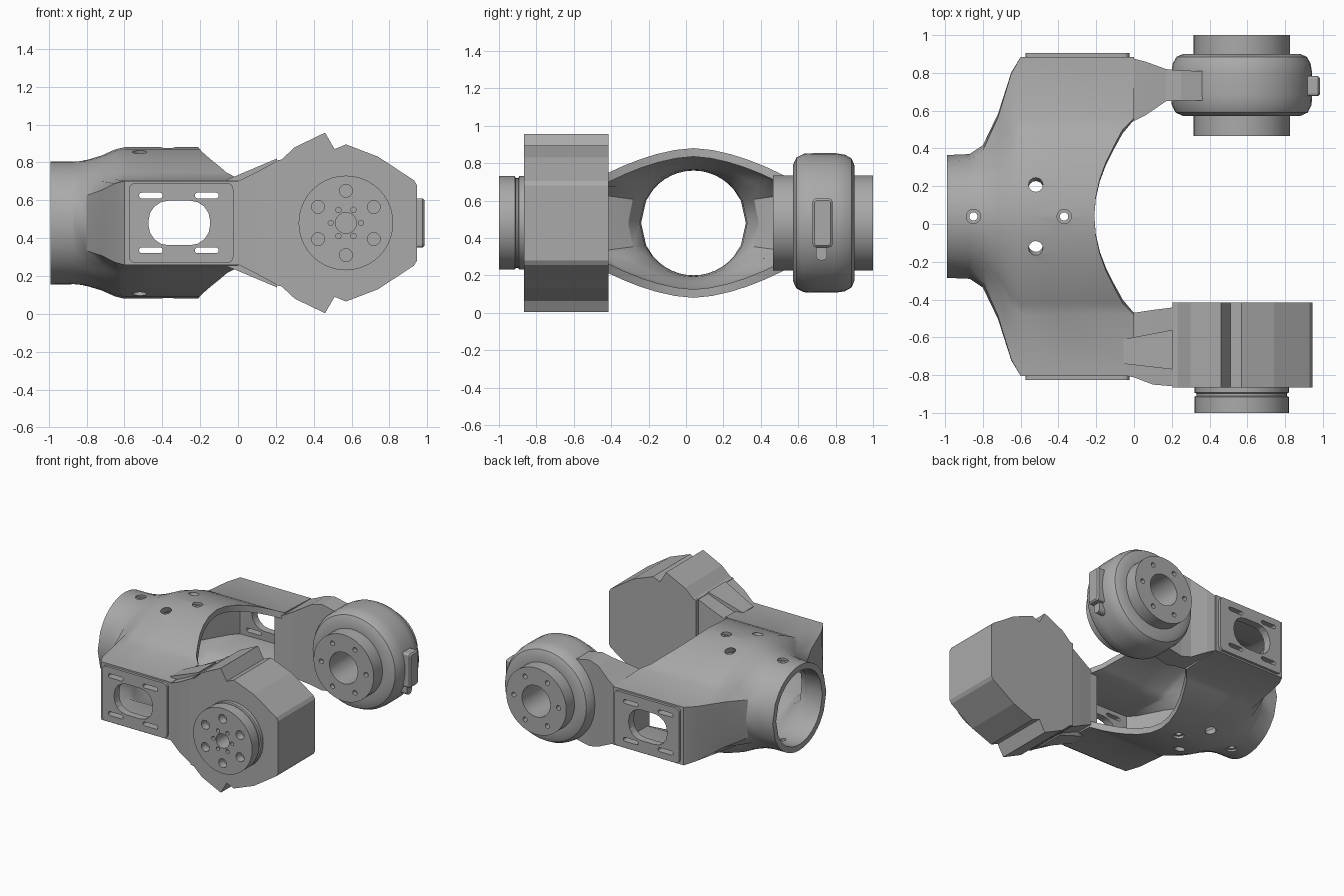
import bpy, bmesh, math
from mathutils import Vector

if "Cube" in bpy.data.objects:
    bpy.data.objects.remove(bpy.data.objects["Cube"], do_unlink=True)

metal = bpy.data.materials.new("cast_grey")
metal.use_nodes = True
GREY = (0.4, 0.4, 0.4, 1)
metal.diffuse_color = GREY
metal.node_tree.nodes["Principled BSDF"].inputs["Base Color"].default_value = GREY

CY, CZ = 0.04, 0.48      # bore axis of the body
JX = 0.57                # joint axis


def finish(bm, name):
    bmesh.ops.recalc_face_normals(bm, faces=bm.faces)
    me = bpy.data.meshes.new(name)
    bm.to_mesh(me)
    bm.free()
    me.materials.append(metal)
    ob = bpy.data.objects.new(name, me)
    bpy.context.collection.objects.link(ob)
    return ob


def loft(name, rings, caps=True, loop=False):
    """Skin a list of closed point rings."""
    bm = bmesh.new()
    vs = [[bm.verts.new(p) for p in r] for r in rings]
    n = len(vs[0])
    pairs = list(zip(vs, vs[1:])) + ([(vs[-1], vs[0])] if loop else [])
    for a, b in pairs:
        for i in range(n):
            j = (i + 1) % n
            bm.faces.new((a[i], a[j], b[j], b[i]))
    if caps:
        bm.faces.new(vs[0])
        bm.faces.new(vs[-1])
    return finish(bm, name)


def prism(name, outline, y0, y1):
    return loft(name, [[(x, y, z) for x, z in outline] for y in (y0, y1)])


def lathe(name, profile, n=40):
    """Revolve a closed (radius, y) profile about the joint axis."""
    rings = []
    for k in range(n):
        a = math.tau * k / n
        rings.append([(JX + r * math.cos(a), y, CZ + r * math.sin(a)) for r, y in profile])
    return loft(name, rings, caps=False, loop=True)


def cylinder(name, p0, p1, r, n=16):
    p0, p1 = Vector(p0), Vector(p1)
    u = (p1 - p0).orthogonal().normalized()
    v = (p1 - p0).normalized().cross(u)
    circle = [r * (u * math.cos(math.tau * k / n) + v * math.sin(math.tau * k / n)) for k in range(n)]
    return loft(name, [[p + c for c in circle] for p in (p0, p1)])


def rounded(cx, cz, w, h, r, n=4):
    pts = []
    for q, (sx, sz) in enumerate(((1, 1), (-1, 1), (-1, -1), (1, -1))):
        for k in range(n + 1):
            a = math.pi / 2 * (q + k / n)
            pts.append((cx + sx * (w / 2 - r) + r * math.cos(a), cz + sz * (h / 2 - r) + r * math.sin(a)))
    return pts


def box_loft(name, stations):
    return loft(name, [[(x, a, CZ - h), (x, b, CZ - h), (x, b, CZ + h), (x, a, CZ + h)]
                       for x, a, b, h in stations])


def apply(ob, mod):
    bpy.context.view_layer.objects.active = ob
    bpy.ops.object.modifier_apply(modifier=mod.name)


def cut(ob, cutters):
    for c in cutters:
        c.hide_render = True
        mod = ob.modifiers.new("cut", 'BOOLEAN')
        mod.operation, mod.solver, mod.object = 'DIFFERENCE', 'EXACT', c
        apply(ob, mod)


def discard(cutters):
    for c in cutters:
        bpy.data.objects.remove(c, do_unlink=True)


def smooth(ob, angle=30):
    bpy.ops.object.select_all(action='DESELECT')
    ob.select_set(True)
    bpy.context.view_layer.objects.active = ob
    bpy.ops.object.shade_smooth_by_angle(angle=math.radians(angle))


# Body shell: round tube blending into a wide, arched box
def arch(d):
    return 0.235 + 0.165 * (1 - (d / 0.52) ** 1.7)


ANGLES = (0, 25, 40, 48, 56, 65, 73, 81, 90)
BOX = [(0.845, 0), (0.845, 0.222)] + [(d, arch(d)) for d in (0.52, 0.46, 0.38, 0.29, 0.2, 0.1, 0)]


def section(k):
    quarter = []
    for a, (by, bz) in zip(ANGLES, BOX):
        cy, cz = 0.325 * math.cos(math.radians(a)), 0.325 * math.sin(math.radians(a))
        quarter.append((cy + (by - cy) * k, cz + (bz - cz) * k))
    half = quarter + [(-y, z) for y, z in quarter[-2::-1]]
    return half + [(y, -z) for y, z in half[-2:0:-1]]


def mouth(d):
    return 0 if d > 0.5 else -0.21 + 0.15 * (min(d, 0.45) / 0.45) ** 2


rings = [[(x, CY + y, CZ + z) for y, z in section(k)]
         for x, k in ((-0.99, 0), (-0.87, 0.01), (-0.8, 0.1), (-0.72, 0.42),
                      (-0.65, 0.84), (-0.6, 1), (-0.4, 1))]
rings.append([(mouth(abs(y)), CY + y, CZ + z) for y, z in section(1)])
body = loft("body_shell", rings, caps=False)
shell = body.modifiers.new("shell", 'SOLIDIFY')
shell.thickness, shell.offset = 0.045, -1
apply(body, shell)

# Side plates, with windows and slots cut through plate and shell
plates = [prism("right_side_plate", rounded(-0.3, CZ, 0.55, 0.42, 0.03), -0.825, -0.79),
          prism("left_side_plate", rounded(-0.3, CZ, 0.55, 0.42, 0.03), 0.87, 0.905)]
openings = [prism("window_cutter", rounded(-0.31, CZ, 0.325, 0.235, 0.105), -1.2, 1.2)]
for x in (-0.46, -0.165):
    for s in (-1, 1):
        openings.append(prism("slot_cutter", rounded(x, CZ + s * 0.145, 0.125, 0.03, 0.014), -1.2, 1.2))
for ob in [body] + plates:
    cut(ob, openings)
discard(openings)

# Screw holes in the body
holes = []
for x, top in ((-0.85, 0.31), (-0.37, 0.38)):
    holes.append(cylinder("screw_cutter", (x, CY, -0.3), (x, CY, 1.3), 0.022))
    for s in (-1, 1):
        holes.append(cylinder("sink_cutter", (x, CY, CZ + s * top), (x, CY, CZ + s * 0.6), 0.038))
for sy in (-1, 1):
    for sz in (-1, 1):
        way = Vector((0, sy * 0.175, sz * 0.39))
        mid = Vector((-0.52, CY, CZ))
        holes.append(cylinder("side_screw_cutter", mid + way * 0.6, mid + way * 1.3, 0.038))
cut(body, holes)
discard(holes)
smooth(body)

# Arms from the body to the joints
box_loft("right_arm", [(-0.06, -0.47, -0.8, 0.22), (0, -0.47, -0.812, 0.22),
                       (0.1, -0.455, -0.85, 0.27), (0.22, -0.44, -0.86, 0.335)])
box_loft("right_arm_rib", [(-0.055, -0.61, -0.74, 0.23), (0.205, -0.56, -0.77, 0.34)])
box_loft("left_arm", [(-0.06, 0.525, 0.878, 0.22), (0, 0.545, 0.875, 0.22), (0.06, 0.575, 0.86, 0.25),
                      (0.17, 0.65, 0.82, 0.31), (0.25, 0.655, 0.812, 0.33), (0.4, 0.655, 0.81, 0.3)])

# Right joint: faceted block with horns above and below
upper = [(0.945, 0.2), (0.93, 0.225), (0.74, 0.35), (0.57, 0.415), (0.51, 0.39),
         (0.46, 0.477), (0.3, 0.4), (0.23, 0.335), (0.205, 0.33)]
outline = [(x, CZ + z) for x, z in upper] + [(x, CZ - z) for x, z in reversed(upper)]
prism("right_joint_block", outline, -0.865, -0.415)


def bolt_circle(radius, count, r, y0, y1, turn=0.0):
    out = []
    for k in range(count):
        a = math.tau * k / count + turn
        x, z = JX + radius * math.cos(a), CZ + radius * math.sin(a)
        out.append(cylinder("bolt_cutter", (x, y0, z), (x, y1, z), r))
    return out


# Right joint flange with its bolt holes
flange = lathe("right_joint_flange", [(0.055, -0.85), (0.25, -0.85), (0.25, -0.893), (0.24, -0.897),
                                      (0.24, -0.91), (0.25, -0.915), (0.25, -1), (0.055, -1)])
bolts = bolt_circle(0.17, 6, 0.034, -0.94, -1.1, math.pi / 6) + bolt_circle(0.08, 6, 0.014, -0.96, -1.1)
cut(flange, bolts)
discard(bolts)
smooth(flange)

# Left joint: rounded barrel with a bored hub on both sides
barrel = lathe("left_joint_barrel", [(0.12, 0.465), (0.255, 0.465), (0.255, 0.572), (0.31, 0.572), (0.35, 0.59),
                                     (0.37, 0.63), (0.373, 0.68), (0.373, 0.8), (0.365, 0.85), (0.345, 0.885),
                                     (0.31, 0.9), (0.255, 0.9), (0.255, 1), (0.12, 1)])
bolts = bolt_circle(0.19, 6, 0.018, 0.4, 0.5) + bolt_circle(0.19, 6, 0.018, 0.96, 1.1)
cut(barrel, bolts)
discard(bolts)
smooth(barrel)

# Tab on the end of the barrel
tab = loft("barrel_tab", [[(x, 0.73 + y, z) for y, z in rounded(0, CZ, 0.105 - t, 0.26 - t, 0.015)]
                          for x, t in ((0.9, 0), (0.975, 0), (0.985, 0.02))])
loft("barrel_tab_foot", [[(x, 0.725 + y, z) for y, z in rounded(0, 0.33, 0.06, 0.1, 0.025)]
                         for x in (0.88, 0.945)])
